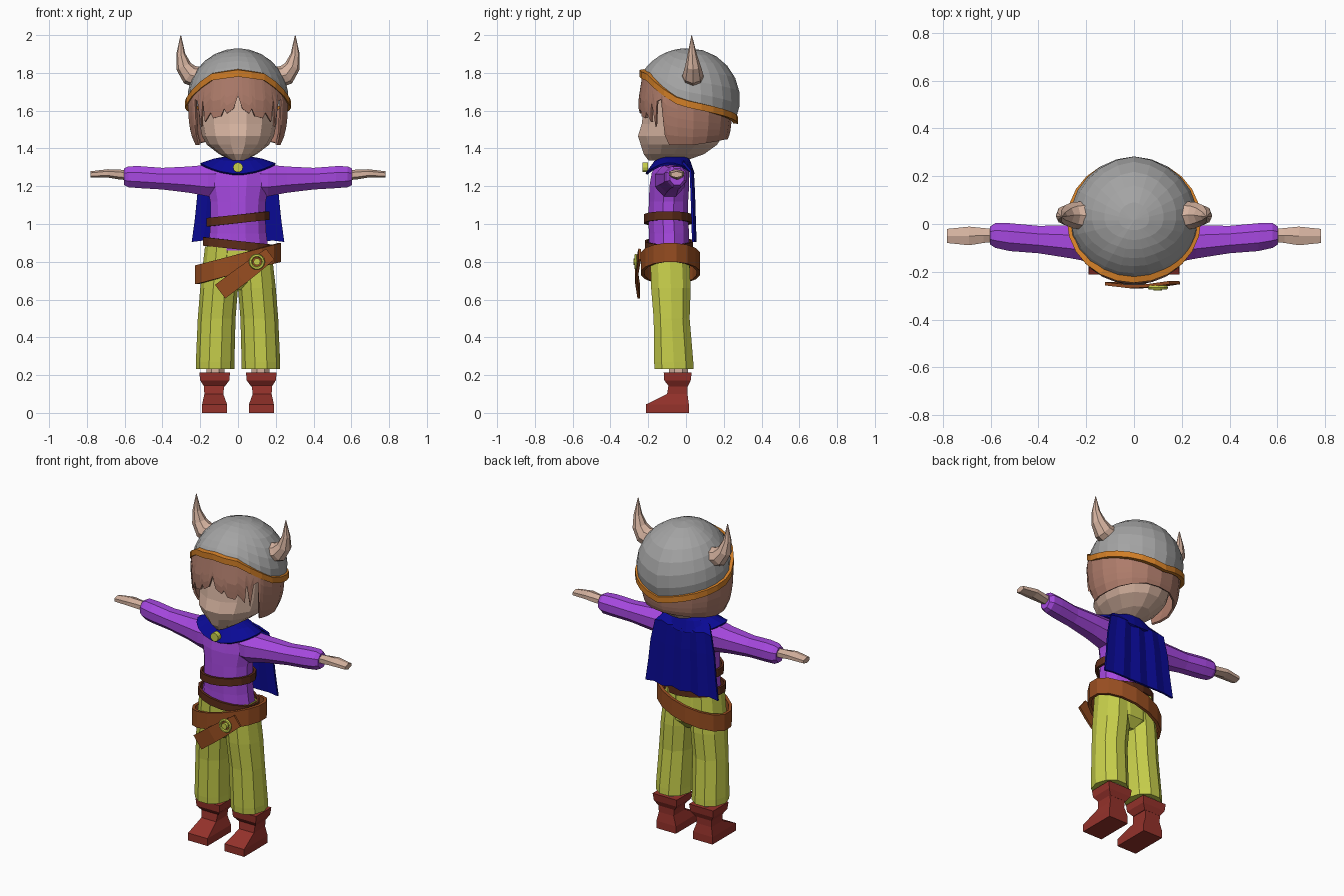
import bpy, bmesh, math
from mathutils import Vector

if "Cube" in bpy.data.objects:
    bpy.data.objects.remove(bpy.data.objects["Cube"])


def material(name, *rgb):
    m = bpy.data.materials.new(name)
    m.use_nodes = True
    m.diffuse_color = (*rgb, 1)
    m.node_tree.nodes["Principled BSDF"].inputs["Base Color"].default_value = (*rgb, 1)
    return m


SKIN = material("skin", .67, .45, .35)
HAIR = material("hair_brown", .42, .2, .145)
STEEL = material("helmet_grey", .37, .37, .37)
ORANGE = material("rim_orange", .64, .21, .02)
PURPLE = material("tunic_purple", .38, .065, .74)
LIME = material("lime_yellow", .57, .62, .07)
RED = material("boot_red", .3, .032, .024)
BLUE = material("cape_blue", .003, .003, .3)
LEATHER = material("belt_brown", .31, .075, .015)
DARK = material("dark_leather", .11, .026, .01)


# Skin a grid of rows; closed rows form tubes, thickness turns sheets solid
def build(name, rows, mat, closed=True, caps=True, thick=0):
    bm = bmesh.new()
    grid = [[bm.verts.new(p) for p in row] for row in rows]
    n = len(grid[0])
    for lo, hi in zip(grid, grid[1:]):
        for i in range(n if closed else n - 1):
            j = (i + 1) % n
            bm.faces.new((lo[i], lo[j], hi[j], hi[i]))
    if closed and caps:
        bm.faces.new(grid[0])
        bm.faces.new(grid[-1])
    bmesh.ops.remove_doubles(bm, verts=bm.verts, dist=.0005)
    bmesh.ops.recalc_face_normals(bm, faces=bm.faces)
    me = bpy.data.meshes.new(name)
    bm.to_mesh(me)
    bm.free()
    me.materials.append(mat)
    ob = bpy.data.objects.new(name, me)
    bpy.context.collection.objects.link(ob)
    if thick:
        mod = ob.modifiers.new("thickness", 'SOLIDIFY')
        mod.thickness = thick
        mod.offset = 0
    return ob


def interp(x, table):
    for (a, u), (b, v) in zip(table, table[1:]):
        if x <= b:
            return u + (v - u) * max(0, x - a) / (b - a)
    return table[-1][1]


# Horizontal ellipse given its half width and front and back limits
def ring(z, rx, front, back, cx=0, n=12):
    cy, ry = (front + back) / 2, (back - front) / 2
    angles = [math.tau * (i + .5) / n for i in range(n)]
    return [(cx + rx * math.sin(a), cy - ry * math.cos(a), z) for a in angles]


def box_ring(z, x0, x1, y0, y1, s):
    return [(s * x0, y0, z), (s * x1, y0, z), (s * x1, y1, z), (s * x0, y1, z)]


def x_ring(x, cy, cz, ry, rz, n=8):
    angles = [math.tau * (i + .5) / n for i in range(n)]
    return [(x, cy + ry * math.cos(a), cz + rz * math.sin(a)) for a in angles]


# Tilted belt wrapped round the body
def band(name, mat, rx, front, back, z, slope, height, thick):
    rows = []
    for dz in (-height / 2, height / 2):
        rows.append([(x, y, z + dz + slope * x) for x, y, _ in ring(0, rx, front, back, n=16)])
    return build(name, rows, mat, caps=False, thick=thick)


# Head and neck
build("head", [ring(z, rx, f, b, n=14) for z, rx, f, b in (
    (1.335, .035, -.2, 0), (1.37, .1, -.228, .1), (1.42, .165, -.245, .17),
    (1.465, .19, -.26, .2), (1.53, .203, -.24, .215), (1.65, .21, -.225, .22),
    (1.78, .16, -.18, .17))], SKIN)
build("neck", [ring(z, .06, -.12, .01, n=8) for z in (1.28, 1.39)], SKIN)

# Helmet dome rising from a rim that is high in front and low behind
RIM = [(0, 1.8), (30, 1.78), (52, 1.72), (72, 1.66), (90, 1.635), (180, 1.55)]


def rim_point(deg, grow=0, dz=0):
    a = math.radians(deg)
    z = interp(min(deg, 360 - deg), RIM)
    return Vector(((.267 + grow) * math.sin(a), .015 - (.247 + grow) * math.cos(a), z + dz))


degs = [i * 15 for i in range(24)]
center = Vector((0, .015, 1.66))
dome = []
for k in range(8):
    t, row = k / 7, []
    for d in degs:
        v = rim_point(d) - center
        flat = math.hypot(v.x, v.y)
        start = math.atan2(v.z, flat)
        e = start + (math.pi / 2 - start) * t
        r = v.length * (1 - t) + .27 * t
        row.append(center + Vector((v.x / flat * math.cos(e), v.y / flat * math.cos(e), math.sin(e))) * r)
    dome.append(row)
build("helmet_dome", dome, STEEL, caps=False)
build("helmet_rim", [[rim_point(d, g, dz) for d in degs] for g, dz in (
    (-.012, -.018), (.014, -.02), (.014, .016), (-.012, .02), (-.012, -.018))], ORANGE, caps=False)

# Hair: jagged fringe, thin temple locks, long sides and back
ENDS = [(0, 1.68), (5, 1.61), (13, 1.585), (16, 1.61), (20, 1.57), (30, 1.56), (33, 1.59),
        (42, 1.54), (44, 1.65), (49, 1.515), (53, 1.65), (59, 1.66), (62, 1.47), (66, 1.42),
        (80, 1.42), (100, 1.42), (120, 1.43), (140, 1.44), (160, 1.45), (180, 1.45)]
SWELL = [(1.42, .87), (1.48, .97), (1.55, 1.01), (1.65, 1.03), (1.8, .93)]
columns = ENDS + [(360 - d, z) for d, z in reversed(ENDS[1:-1])]
hair = []
for k in range(6):
    row = []
    for d, end in columns:
        top = rim_point(d).z + .005
        z = top + (end - top) * k / 5
        f, a = interp(z, SWELL), math.radians(d)
        row.append((.256 * f * math.sin(a), -.003 - .237 * f * math.cos(a), z))
    hair.append(row)
build("hair", hair, HAIR, caps=False, thick=.012)

# Tunic body
build("tunic_body", [ring(*s) for s in (
    (.86, .168, -.2, .02), (.95, .155, -.2, .02), (1.03, .15, -.203, .015), (1.12, .152, -.2, .015),
    (1.2, .17, -.197, .02), (1.27, .185, -.185, .02), (1.32, .13, -.155, .005),
    (1.345, .07, -.12, 0))], PURPLE)

# Limbs and horns, mirrored
for side, s in (("left", 1), ("right", -1)):
    build(side + "_sleeve", [x_ring(s * x, cy, cz, ry, rz) for x, cy, cz, ry, rz in (
        (.05, -.085, 1.23, .08, .09), (.16, -.085, 1.23, .085, .09), (.26, -.075, 1.235, .075, .075),
        (.4, -.065, 1.24, .062, .062), (.52, -.055, 1.248, .063, .063), (.58, -.048, 1.25, .056, .06),
        (.603, -.048, 1.25, .04, .048))], PURPLE)
    build(side + "_hand", [x_ring(s * x, cy, cz, ry, rz, 6) for x, cy, cz, ry, rz in (
        (.58, -.048, 1.258, .03, .026), (.63, -.048, 1.262, .036, .026),
        (.69, -.05, 1.268, .045, .022), (.782, -.05, 1.262, .034, .017))], SKIN)

    build(side + "_trouser_leg", [ring(z, rx, f, b, s * cx, 10) for z, cx, rx, f, b in (
        (.232, .121, .102, -.172, .046), (.27, .121, .102, -.174, .044), (.5, .113, .1, -.176, .024),
        (.66, .1, .1, -.19, .03), (.88, .085, .09, -.195, .02))], LIME)
    build(side + "_ankle", [ring(z, .052, -.095, .015, s * .12, 8) for z in (.18, .28)], SKIN)
    build(side + "_boot", [box_ring(*r, s) for r in (
        (0, .058, .19, -.212, .015), (.045, .058, .19, -.212, .015), (.1, .078, .178, -.1, .008),
        (.165, .07, .182, -.09, .01))], RED)
    build(side + "_boot_cuff", [box_ring(*r, s) for r in (
        (.14, .07, .18, -.09, .01), (.172, .046, .2, -.115, .025), (.215, .042, .205, -.118, .03))], RED)

    # Horn sections follow the curve from the helmet up to the tip
    path = [(Vector((s * x, y, z)), r) for x, y, z, r in (
        (.2, .035, 1.775, .06), (.255, .037, 1.79, .055), (.288, .037, 1.835, .042),
        (.303, .033, 1.9, .024), (.303, .03, 1.998, .002))]
    rows = []
    for i, (p, r) in enumerate(path):
        t = (path[min(i + 1, 4)][0] - path[max(i - 1, 0)][0]).normalized()
        u = Vector((0, 1, 0))
        v = t.cross(u).normalized()
        rows.append([p + r * (u * math.cos(a) + v * math.sin(a))
                     for a in (math.tau * k / 8 for k in range(8))])
    build(side + "_horn", rows, SKIN)

# Trouser seat
build("trouser_seat", [ring(*q) for q in (
    (.65, .06, -.14, -.02), (.7, .17, -.185, .025), (.8, .178, -.195, .025), (.89, .17, -.195, .02))], LIME)

# Cape with shallow folds
cape = []
for z, half, y in ((1.325, .15, -.01), (1.28, .19, .03), (1.16, .215, .036), (1.03, .228, .04), (.905, .245, .044)):
    cape.append([(half * i / 4, y + .006 * (-1) ** i - .012 * (abs(i) == 4), z + .008 * (abs(i) % 2))
                 for i in range(-4, 5)])
build("cape", cape, BLUE, closed=False, thick=.012)

# Cape collar over the shoulders, dipping at front and back
collar = []
for z, rx, f, b, dip in ((1.35, .075, -.13, .01, 0), (1.34, .13, -.165, .02, .012), (1.318, .2, -.212, .042, .055)):
    pts = ring(z, rx, f, b, n=20)
    cy = (f + b) / 2
    collar.append([(x, y, z - dip * ((y - cy) / (b - cy)) ** 2) for x, y, _ in pts])
build("cape_collar", collar, BLUE, caps=False, thick=.012)

# Belts
band("chest_strap", DARK, .163, -.217, .025, 1.027, .11, .045, .014)
band("waist_strap", DARK, .182, -.212, .032, .888, -.11, .045, .014)
band("hip_belt", LEATHER, .222, -.232, .068, .79, .27, .1, .018)

# Loose belt end hanging from the buckle
direction = Vector((-.8, 0, -.6))
across = Vector((-.6, 0, .8))
strap = []
for t, half, y in ((0, .036, -.245), (.1, .042, -.257), (.2, .045, -.262), (.33, .045, -.25)):
    p = Vector((.17, y, .84)) + direction * t
    strap.append([p - across * half, p + across * half])
build("belt_end", strap, LEATHER, closed=False, thick=.014)


# Round fittings facing forward
def disc(name, x, y, z, radius, depth, mat):
    bpy.ops.mesh.primitive_cylinder_add(vertices=12, radius=radius, depth=depth,
                                        location=(x, y, z), rotation=(math.pi / 2, 0, 0))
    bpy.context.object.name = name
    bpy.context.object.data.materials.append(mat)


disc("collar_clasp", 0, -.215, 1.3, .026, .03, LIME)
disc("buckle_center", .1, -.268, .8, .018, .02, LIME)
bpy.ops.mesh.primitive_torus_add(major_segments=14, minor_segments=6, major_radius=.034, minor_radius=.009,
                                 location=(.1, -.266, .8), rotation=(math.pi / 2, 0, 0))
bpy.context.object.name = "buckle_ring"
bpy.context.object.data.materials.append(LIME)
